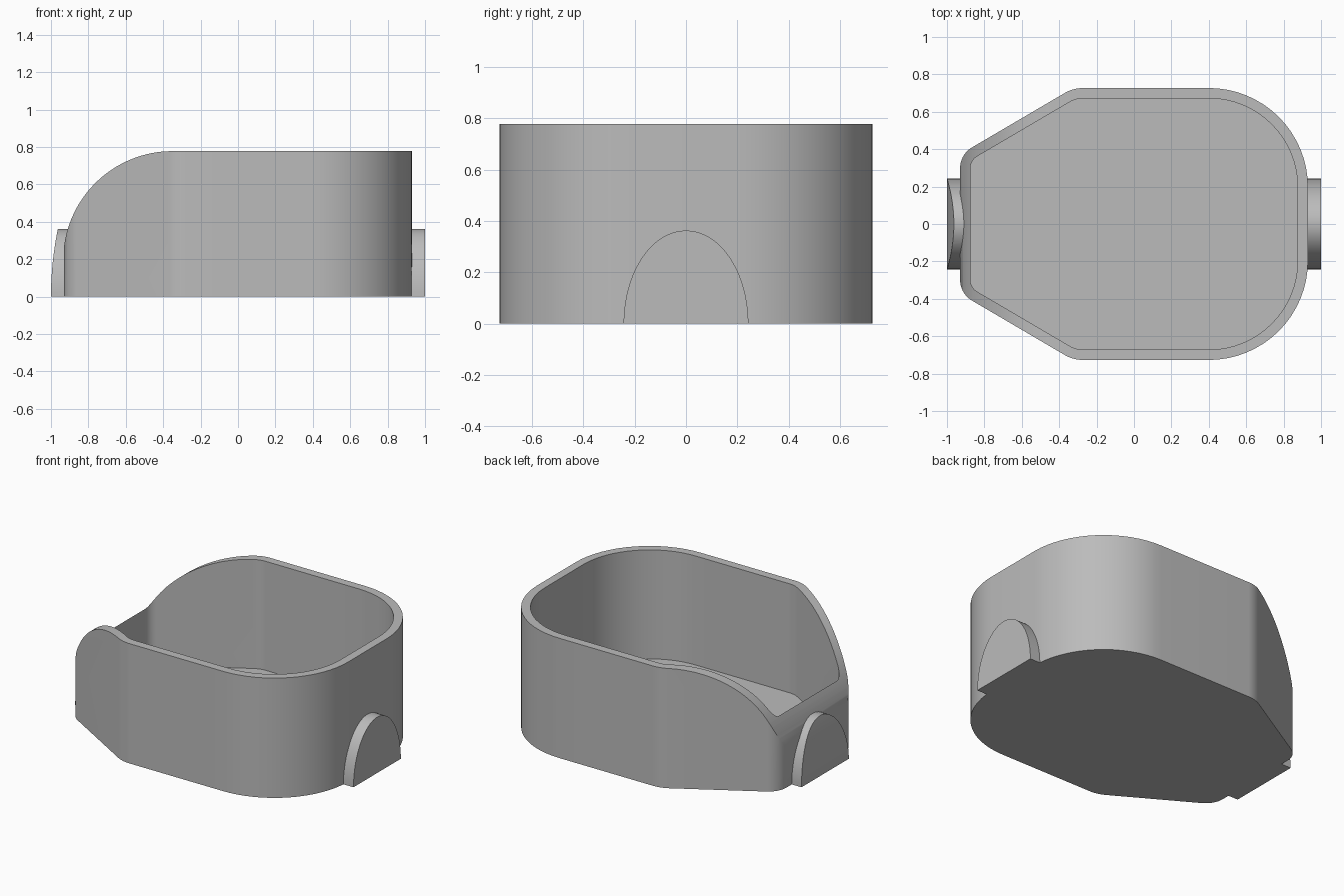
import bpy, bmesh, math
from mathutils import Vector

cube = bpy.data.objects.get("Cube")
if cube:
    bpy.data.objects.remove(cube, do_unlink=True)

GREY = (0.5, 0.5, 0.5, 1)
mat = bpy.data.materials.new("plain grey")
mat.use_nodes = True
mat.diffuse_color = GREY
mat.node_tree.nodes["Principled BSDF"].inputs["Base Color"].default_value = GREY

HEIGHT, WALL, FLOOR = 0.778, 0.055, 0.07


def prism(name, points, sweep):
    """Solid made by sweeping a closed outline along a vector."""
    bm = bmesh.new()
    face = bm.faces.new([bm.verts.new(p) for p in points])
    moved = bmesh.ops.extrude_face_region(bm, geom=[face])["geom"]
    bmesh.ops.translate(bm, vec=sweep, verts=[v for v in moved if isinstance(v, bmesh.types.BMVert)])
    bmesh.ops.recalc_face_normals(bm, faces=bm.faces)
    mesh = bpy.data.meshes.new(name)
    bm.to_mesh(mesh)
    bm.free()
    obj = bpy.data.objects.new(name, mesh)
    bpy.context.collection.objects.link(obj)
    mesh.materials.append(mat)
    return obj


def rounded(corners, steps=16):
    """Outline through (x, y, radius) corners, each replaced by an arc."""
    out = []
    for i, (x, y, r) in enumerate(corners):
        p = Vector((x, y))
        a = (Vector(corners[i - 1][:2]) - p).normalized()
        b = (Vector(corners[(i + 1) % len(corners)][:2]) - p).normalized()
        half = a.angle(b) / 2
        centre = p + (a + b).normalized() * r / math.sin(half)
        start = p + a * r / math.tan(half) - centre
        end = p + b * r / math.tan(half) - centre
        sweep = start.angle_signed(end)
        for k in range(steps + 1):
            t = k / steps
            out.append(centre + (start * math.sin((1 - t) * sweep) + end * math.sin(t * sweep)) / math.sin(sweep))
    return out


def outline(inset):
    """Plan of the tub, moved inwards by the inset."""
    side = [
        (0.93 - inset, 0.727 - inset, 0.53 - inset),
        (-0.325 + inset * math.tan(math.radians(15)), 0.727 - inset, 0.2 - inset),
        (-0.93 + inset, 0.372 - inset * math.tan(math.radians(30)), 0.13 - inset),
    ]
    return rounded(side + [(x, -y, r) for x, y, r in reversed(side)])


def boolean(obj, cutter, operation):
    mod = obj.modifiers.new(operation, 'BOOLEAN')
    mod.operation, mod.object, mod.solver = operation, cutter, 'EXACT'
    bpy.context.view_layer.objects.active = obj
    bpy.ops.object.modifier_apply(modifier=mod.name)
    bpy.data.objects.remove(cutter, do_unlink=True)


def smooth(obj):
    bpy.ops.object.select_all(action='DESELECT')
    obj.select_set(True)
    bpy.context.view_layer.objects.active = obj
    bpy.ops.object.shade_smooth_by_angle(angle=math.radians(30))


# Tub: solid plan, hollowed above the floor
tub = prism("tub", [(p.x, p.y, 0) for p in outline(0)], (0, 0, HEIGHT))
hollow = prism("hollow_cutter", [(p.x, p.y, FLOOR) for p in outline(WALL)], (0, 0, 1))
boolean(tub, hollow, 'DIFFERENCE')

# Rounded slope that lowers the rim at the narrow end
RADIUS, CX = 0.585, -0.35
arc = [math.radians(90 + 90 * i / 32) for i in range(33)]
curve = [(CX + RADIUS * math.cos(a), -1, HEIGHT - RADIUS + RADIUS * math.sin(a)) for a in arc]
slope = prism("slope_cutter", curve + [(-1.2, -1, curve[-1][2]), (-1.2, -1, 1), (CX, -1, 1)], (0, 2, 0))
boolean(tub, slope, 'DIFFERENCE')
smooth(tub)


# Arched tabs at both ends
def tab(name, x, depth):
    arch = [math.pi * i / 40 for i in range(41)]
    return prism(name, [(x, 0.243 * math.cos(a), 0.363 * math.sin(a)) for a in arch], (depth, 0, 0))


smooth(tab("wide_end_tab", 0.89, 0.11))

narrow_tab = tab("narrow_end_tab", -1, 0.11)
heights = [0.4 * i / 16 for i in range(17)]
face_curve = [(-1 + 0.28 * z * z, -1, z) for z in heights]
trim = prism("trim_cutter", face_curve + [(-1.2, -1, 0.4), (-1.2, -1, 0)], (0, 2, 0))
boolean(narrow_tab, trim, 'DIFFERENCE')
smooth(narrow_tab)
